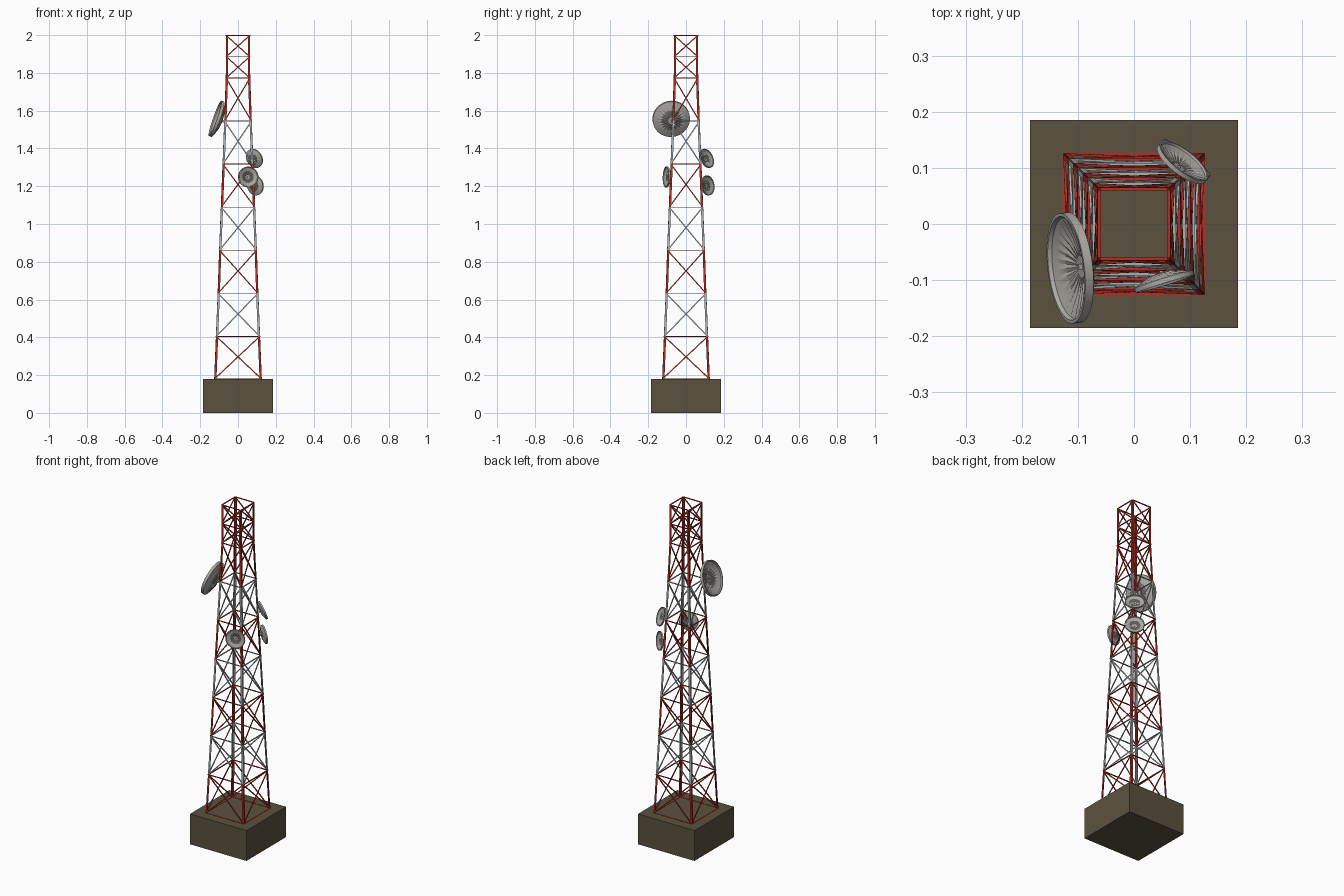
import bpy, bmesh, math
from mathutils import Vector, Matrix

if "Cube" in bpy.data.objects:
    bpy.data.objects.remove(bpy.data.objects["Cube"])


def material(name, rgb):
    m = bpy.data.materials.new(name)
    m.diffuse_color = (*rgb, 1)
    m.use_nodes = True
    m.node_tree.nodes["Principled BSDF"].inputs["Base Color"].default_value = m.diffuse_color
    return m


RED = material("red_paint", (0.42, 0.03, 0.02))
WHITE = material("pale_grey_paint", (0.42, 0.45, 0.45))
STONE = material("brown_concrete", (0.105, 0.085, 0.05))
DISH = material("dish_grey", (0.42, 0.4, 0.37))


def finish(name, bm, mat):
    me = bpy.data.meshes.new(name)
    bmesh.ops.recalc_face_normals(bm, faces=bm.faces)
    bm.to_mesh(me)
    bm.free()
    me.materials.append(mat)
    ob = bpy.data.objects.new(name, me)
    bpy.context.collection.objects.link(ob)
    return ob


def box(bm, mat4, size):
    bmesh.ops.create_cube(bm, size=1, matrix=mat4 @ Matrix.Diagonal((*size, 1)))


def beam(bm, a, b, width, depth, out):
    # box bar from a to b; depth is measured along the outward direction
    z = (b - a).normalized()
    x = z.cross(out).normalized()
    y = z.cross(x)
    m = Matrix((x, y, z)).transposed().to_4x4()
    m.translation = (a + b) / 2
    box(bm, m, (width, depth, (b - a).length))


# concrete base
bm = bmesh.new()
box(bm, Matrix.Translation((0, 0, 0.09)), (0.37, 0.37, 0.18))
finish("base", bm, STONE)

# lattice tower: (height, half width) at each level, painted in bands
levels = [(0.18, 0.124), (0.405, 0.115), (0.633, 0.106), (0.861, 0.098), (1.089, 0.089),
          (1.317, 0.080), (1.545, 0.071), (1.773, 0.063), (1.886, 0.062), (1.998, 0.062)]
colours = [RED, WHITE, RED, WHITE, RED, WHITE, RED, RED, RED]


def corner(i, k):
    z, h = levels[i]
    sx, sy = [(-1, -1), (1, -1), (1, 1), (-1, 1)][k % 4]
    return Vector((sx * h, sy * h, z))


for i, mat in enumerate(colours):
    bm = bmesh.new()
    for k in range(4):
        out = Vector([(0, -1, 0), (1, 0, 0), (0, 1, 0), (-1, 0, 0)][k])
        a, b = corner(i, k), corner(i, k + 1)
        c, d = corner(i + 1, k), corner(i + 1, k + 1)
        inset = (b - a).normalized() * 0.005
        # one flange of the angle-iron leg at each end of the face
        beam(bm, a + inset, c + inset, 0.010, 0.003, out)
        beam(bm, b - inset, d - inset, 0.010, 0.003, out)
        # crossed braces and horizontal
        beam(bm, a, d, 0.006, 0.004, out)
        beam(bm, b, c, 0.006, 0.004, out)
        beam(bm, c, d, 0.004, 0.006, out)
        if i == 0:
            beam(bm, a, b, 0.004, 0.006, out)
    finish(f"tower_section_{i + 1}", bm, mat)


# dishes: lathed pleated shell with a deep rim, a feed block and a rear bracket
def dish(name, centre, facing, r):
    bm = bmesh.new()
    profile = [(0, -0.20), (0.20, -0.19), (0.50, -0.12), (0.80, -0.01), (0.91, 0.03), (0.94, 0.10),
               (1.0, 0.10), (1.0, -0.06), (0.93, -0.09), (0.80, -0.13), (0.50, -0.24),
               (0.20, -0.30), (0, -0.31)]
    vs = [bm.verts.new((x * r, 0, z * r)) for x, z in profile]
    es = [bm.edges.new(p) for p in zip(vs, vs[1:])]
    steps = 48
    bmesh.ops.spin(bm, geom=vs + es, cent=(0, 0, 0), axis=(0, 0, 1),
                   angle=math.tau, steps=steps, use_duplicate=False)
    bmesh.ops.remove_doubles(bm, verts=bm.verts, dist=1e-5)
    for v in bm.verts:  # radial pleats between hub and rim
        if 0.4 * r < v.co.xy.length < 0.85 * r:
            v.co.z += 0.018 * r * math.cos(math.atan2(v.co.y, v.co.x) * steps / 2)
    box(bm, Matrix.Translation((0, 0, -0.18 * r)), (0.10 * r, 0.10 * r, 0.10 * r))
    box(bm, Matrix.Translation((0, 0, -0.34 * r)), (0.12 * r, 0.12 * r, 0.14 * r))
    ob = finish(name, bm, DISH)
    rot = Vector(facing).to_track_quat('Z', 'Y').to_matrix().to_4x4()
    ob.matrix_world = Matrix.Translation(centre) @ rot
    bpy.ops.object.select_all(action='DESELECT')
    ob.select_set(True)
    bpy.context.view_layer.objects.active = ob
    bpy.ops.object.shade_smooth_by_angle(angle=math.radians(20))


dish("large_dish", (-0.112, -0.078, 1.556), (-0.93, -0.11, 0.33), 0.099)
dish("upper_back_dish", (0.086, 0.109, 1.347), (0.58, 0.74, 0.35), 0.053)
dish("lower_back_dish", (0.091, 0.114, 1.204), (0.60, 0.77, 0.13), 0.053)
dish("front_dish", (0.054, -0.102, 1.249), (0.29, -0.95, 0.04), 0.055)
